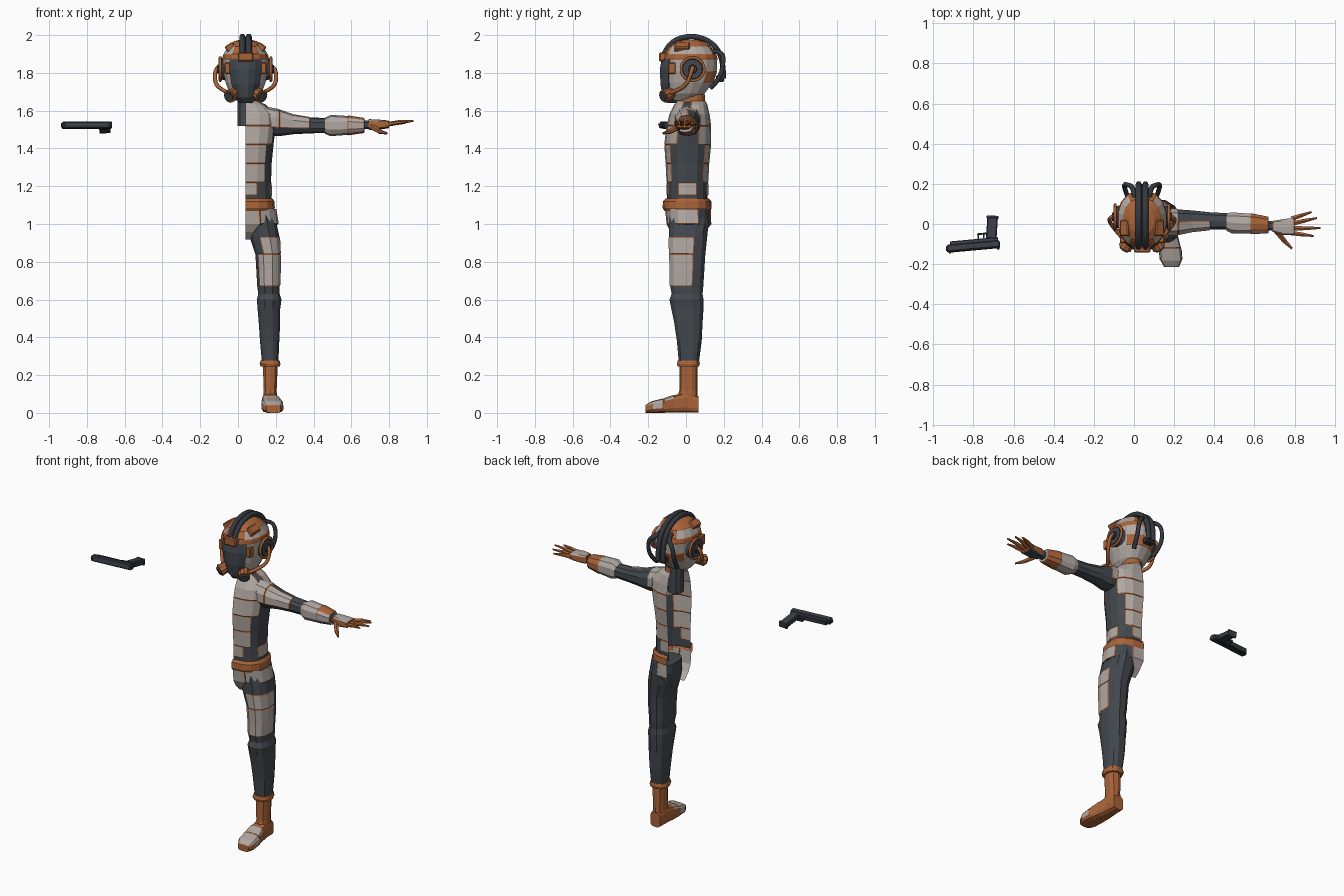
import bpy, bmesh, math
from mathutils import Vector, Matrix

cube = bpy.data.objects.get("Cube")
if cube:
    bpy.data.objects.remove(cube)

MID = 0.04  # symmetry plane of the figure


def material(name, rgb):
    m = bpy.data.materials.new(name)
    m.use_nodes = True
    m.diffuse_color = (*rgb, 1)
    m.node_tree.nodes["Principled BSDF"].inputs["Base Color"].default_value = (*rgb, 1)
    return m


MATS = [material("dark suit", (0.055, 0.065, 0.077)), material("burnt orange", (0.40, 0.125, 0.04)),
        material("pale armour", (0.44, 0.39, 0.36)), material("hose black", (0.035, 0.041, 0.05)),
        material("gun metal", (0.04, 0.046, 0.06))]
DARK, ORANGE, PALE, BLACK, METAL = range(5)


def finish(name, bm, mat=None):
    if mat is not None:
        for f in bm.faces:
            f.material_index = mat
    me = bpy.data.meshes.new(name)
    bm.to_mesh(me)
    bm.free()
    for m in MATS:
        me.materials.append(m)
    ob = bpy.data.objects.new(name, me)
    bpy.context.collection.objects.link(ob)
    return ob


def spow(v, p):
    return math.copysign(abs(v) ** p, v)


def loft(name, mat, secs, axis="z", n=12, half=False, p=0.8, panels=(), caps=True):
    """Skin sections (t, a0, a1, b0, b1); half sections start at a0. Panels are inset with a trim border."""
    bm = bmesh.new()
    rings = []
    for t, a0, a1, b0, b1 in secs:
        ring = []
        for i in range(n + 1 if half else n):
            ang = -math.pi / 2 + math.pi * i / n if half else 2 * math.pi * (i + 0.5) / n
            c, s = spow(math.cos(ang), p), spow(math.sin(ang), p)
            a = a0 + (a1 - a0) * c if half else (a0 + a1) / 2 + (a1 - a0) / 2 * c
            b = (b0 + b1) / 2 + (b1 - b0) / 2 * s
            ring.append(bm.verts.new({"z": (a, b, t), "x": (t, a, b), "y": (a, t, b)}[axis]))
        rings.append(ring)
    for lo, hi in zip(rings, rings[1:]):
        for i in range(n):
            j = (i + 1) % len(lo)
            bm.faces.new((lo[i], lo[j], hi[j], hi[i]))
    if caps:
        bm.faces.new(rings[0][::-1])
        bm.faces.new(rings[-1])
    for f in bm.faces:
        f.material_index = mat
    bm.normal_update()
    used = set()
    for colour, rule in panels:
        faces = [f for f in bm.faces if f not in used and len(f.verts) == 4 and rule(f.calc_center_median())]
        if not faces:
            continue
        rim = bmesh.ops.inset_region(bm, faces=faces, thickness=0.005, depth=0.003, use_even_offset=True)["faces"]
        for f in faces:
            f.material_index = colour
        for f in rim:
            f.material_index = ORANGE
        used.update(faces, rim)
    return finish(name, bm)


def box(name, mat, loc, size, rot=None):
    bm = bmesh.new()
    bmesh.ops.create_cube(bm, size=1, matrix=Matrix.Diagonal((*size, 1)))
    bmesh.ops.bevel(bm, geom=bm.edges[:], offset=min(size) * 0.15, segments=1, affect="EDGES")
    bm.transform(Matrix.Translation(loc) @ (rot or Matrix()))
    return finish(name, bm, mat)


def rod(name, mat, a, b, r0, r1, n=8):
    a, b = Vector(a), Vector(b)
    bm = bmesh.new()
    bmesh.ops.create_cone(bm, cap_ends=True, segments=n, radius1=r0, radius2=r1, depth=(b - a).length)
    bm.transform(Matrix.Translation((a + b) / 2) @ (b - a).to_track_quat("Z", "Y").to_matrix().to_4x4())
    return finish(name, bm, mat)


def hose(name, mat, pts, r, cyclic=False):
    cu = bpy.data.curves.new(name, "CURVE")
    cu.dimensions = "3D"
    cu.bevel_depth, cu.bevel_resolution, cu.resolution_u, cu.use_fill_caps = r, 1, 4, True
    sp = cu.splines.new("NURBS")
    sp.points.add(len(pts) - 1)
    for q, co in zip(sp.points, pts):
        q.co = (*co, 1)
    sp.order_u, sp.use_endpoint_u, sp.use_cyclic_u = 3, not cyclic, cyclic
    cu.materials.append(MATS[mat])
    ob = bpy.data.objects.new(name, cu)
    bpy.context.collection.objects.link(ob)


# Torso: open half shell with armour plates down front and back
def plate(lo, hi, side, xmax):
    return (PALE, lambda c: lo < c.z < hi and c.y * side > 0.02 and c.x < xmax)


torso_plates = [plate(lo, hi, s, x) for s in (-1, 1) for lo, hi, x in
                [(1.13, 1.22, 0.1), (1.22, 1.32, 0.13), (1.32, 1.42, 0.13), (1.42, 1.52, 0.18), (1.52, 1.66, 0.2)]]
torso_plates.append((PALE, lambda c: 1.13 < c.z < 1.2 and c.x > 0.165))
loft("torso", DARK, [(1.10, MID, .18, -.10, .115), (1.15, MID, .178, -.10, .115), (1.22, MID, .175, -.10, .115),
                     (1.32, MID, .178, -.105, .12), (1.42, MID, .188, -.112, .13), (1.52, MID, .20, -.10, .13),
                     (1.58, MID, .197, -.085, .122), (1.63, MID, .145, -.06, .11), (1.65, MID, .10, -.045, .1)],
     n=8, half=True, panels=torso_plates, caps=False)
loft("collar", ORANGE, [(1.62, MID, .115, -.06, .105), (1.65, MID, .105, -.05, .1), (1.685, MID, .105, -.05, .1)],
     n=8, half=True, caps=False)
loft("neck", DARK, [(1.52, -.005, .085, 0, .09), (1.70, -.005, .085, 0, .09)], n=10)
loft("belt", ORANGE, [(1.07, MID, .188, -.115, .128), (1.085, MID, .195, -.124, .136), (1.12, MID, .193, -.122, .134),
                      (1.135, MID, .182, -.108, .122)], n=8, half=True, caps=False)
loft("pelvis", DARK, [(.92, MID, .08, -.04, .06), (.96, MID, .14, -.08, .10), (1.0, MID, .213, -.1, .131),
                      (1.08, MID, .2, -.108, .128)], n=8, half=True, caps=False,
     panels=[(PALE, lambda c: c.y < 0 and c.x < .12), (PALE, lambda c: c.z > 1 and c.y < .04),
             (PALE, lambda c: c.y > .04 and c.x < .1)])

# Leg and boot
loft("leg", DARK, [(.27, .125, .215, -.04, .07), (.38, .115, .22, -.05, .085), (.48, .108, .225, -.065, .09),
                   (.55, .102, .225, -.08, .095), (.60, .098, .232, -.09, .095), (.63, .106, .222, -.078, .09),
                   (.67, .1, .222, -.086, .094), (.76, .095, .226, -.086, .1), (.84, .09, .226, -.09, .105),
                   (.93, .06, .222, -.093, .115), (1.0, .055, .207, -.092, .122), (1.05, .06, .19, -.09, .115)],
     panels=[(PALE, lambda c: .67 < c.z < .84 and c.y < .01 and c.x > .12),
             (PALE, lambda c: .84 < c.z < .93 and c.y < .01 and c.x > .12)])
loft("boot_cuff", ORANGE, [(.245, .118, .222, -.045, .07), (.26, .113, .226, -.05, .075), (.278, .118, .222, -.045, .072)])
loft("boot_shaft", ORANGE, [(.04, .13, .21, -.06, .063), (.12, .135, .206, -.035, .06), (.25, .13, .212, -.035, .06)], n=10)
loft("boot_foot", ORANGE, [(.065, .135, .205, 0, .09), (0, .13, .21, 0, .11), (-.06, .125, .22, 0, .095),
                           (-.12, .125, .235, 0, .075), (-.18, .13, .24, 0, .06), (-.215, .15, .225, 0, .038)],
     axis="y", p=.55, panels=[(PALE, lambda c: c.y < -.12 and c.z > .03), (PALE, lambda c: -.12 < c.y < -.06 and c.z > .065)])

# Arm and hand
loft("upper_arm", DARK, [(.14, -.06, .08, 1.47, 1.62), (.22, -.055, .075, 1.465, 1.605), (.29, -.04, .07, 1.475, 1.58),
                         (.38, -.03, .06, 1.48, 1.565), (.48, -.03, .055, 1.482, 1.56)], axis="x", n=10,
     panels=[(PALE, lambda c: c.x < .22 and c.z > 1.53), (PALE, lambda c: .22 < c.x < .38 and c.y < .01 and c.z > 1.5)])
loft("forearm_guard", PALE, [(.46, -.035, .055, 1.478, 1.562), (.49, -.05, .06, 1.465, 1.578), (.58, -.05, .053, 1.472, 1.572),
                             (.67, -.045, .035, 1.485, 1.558)], axis="x", n=10,
     panels=[(ORANGE, lambda c: c.x > .58 and c.y > -.03), (PALE, lambda c: c.x > .58)])
loft("wrist", DARK, [(.66, -.035, .018, 1.5, 1.55), (.72, -.035, .012, 1.502, 1.55)], axis="x", n=8)
loft("palm", ORANGE, [(.69, -.04, .016, 1.502, 1.552), (.74, -.055, .025, 1.502, 1.55), (.80, -.057, .032, 1.51, 1.545)],
     axis="x", n=10, p=.6, panels=[(PALE, lambda c: c.z > 1.535), (DARK, lambda c: c.z < 1.515)])
for label, y, tip in [("little", .026, (.885, .06, 1.535)), ("ring", .002, (.912, .03, 1.543)),
                      ("middle", -.022, (.93, -.02, 1.546)), ("index", -.045, (.895, -.06, 1.54))]:
    knuckle = Vector((.785, y, 1.527))
    bend = knuckle.lerp(Vector(tip), .5) + Vector((0, 0, .003))
    rod(label + "_finger_base", ORANGE, knuckle, bend, .013, .011, 6)
    rod(label + "_finger_tip", ORANGE, bend, tip, .011, .005, 6)
rod("thumb_base", ORANGE, (.71, -.035, 1.515), (.75, -.085, 1.49), .016, .013, 6)
rod("thumb_tip", ORANGE, (.75, -.085, 1.49), (.787, -.122, 1.48), .013, .006, 6)

# Helmet shell
def head_ring(z, r, y0, y1):
    return (z, MID - r, MID + r, y0, y1)


loft("helmet", PALE, [head_ring(1.655, .055, -.08, .05), head_ring(1.69, .085, -.11, .10), head_ring(1.75, .108, -.12, .145),
                      head_ring(1.81, .12, -.122, .165), head_ring(1.87, .122, -.12, .168), head_ring(1.9, .118, -.115, .16),
                      head_ring(1.94, .095, -.09, .13), head_ring(1.965, .06, -.05, .09), head_ring(1.975, .02, -.01, .05)],
     n=16, p=.9, panels=[(ORANGE, lambda c: 1.87 < c.z < 1.9), (ORANGE, lambda c: c.z > 1.94),
                         (ORANGE, lambda c: 1.9 < c.z < 1.94 and abs(c.x - MID) < .07),
                         (ORANGE, lambda c: 1.75 < c.z < 1.81 and c.y > .1)])

# Face mask: curved front plate
mask = bmesh.new()
rows = []
for z, w, y in [(1.64, .035, -.10), (1.67, .055, -.125), (1.74, .075, -.137), (1.82, .086, -.14), (1.87, .084, -.132)]:
    rows.append([mask.verts.new((MID + w * u, y + .045 * u * u, z)) for u in (-1, -.6, -.2, .2, .6, 1)])
for lo, hi in zip(rows, rows[1:]):
    for i in range(5):
        mask.faces.new((lo[i], lo[i + 1], hi[i + 1], hi[i]))
ob = finish("face_mask", mask, DARK)
solid = ob.modifiers.new("thickness", "SOLIDIFY")
solid.thickness = .03
box("brow_box", ORANGE, (MID, -.122, 1.885), (.082, .04, .048))

# Helmet fittings
for s, side in ((-1, "right"), (1, "left")):
    def at(x, y, z):
        return (MID + s * x, y, z)
    rod(side + "_ear_cup", DARK, at(.10, .035, 1.82), at(.14, .035, 1.82), .062, .052, 14)
    rod(side + "_ear_hub", BLACK, at(.13, .035, 1.82), at(.15, .035, 1.82), .026, .022, 10)
    hose(side + "_ear_ring", ORANGE, [at(.134, .035 + .064 * math.cos(k * math.pi / 5), 1.82 + .064 * math.sin(k * math.pi / 5))
                                      for k in range(10)], .008, True)
    hose(side + "_breathing_tube", ORANGE, [at(.125, .04, 1.84), at(.158, .035, 1.83), at(.165, .015, 1.76),
                                            at(.14, -.02, 1.715), at(.08, -.09, 1.69)], .011)
    rod(side + "_filter", ORANGE, at(.055, -.075, 1.695), at(.085, -.118, 1.675), .03, .036, 10)
    rod(side + "_filter_cap", DARK, at(.082, -.114, 1.677), at(.09, -.126, 1.671), .026, .026, 10)
    box(side + "_temple_block", ORANGE, at(.096, -.075, 1.825), (.03, .04, .06))
    box(side + "_crown_block", ORANGE, at(.08, -.02, 1.935), (.05, .08, .04), Matrix.Rotation(s * .6, 4, "Y"))
    hose(side + "_crown_hose", BLACK, [at(.017, y, z) for y, z in
         [(-.115, 1.90), (-.09, 1.965), (.03, 2.002), (.14, 1.965), (.20, 1.87), (.197, 1.77)]], .016)
    hose(side + "_back_hose", BLACK, [at(.035, .13, 1.92), at(.04, .185, 1.91), at(.085, .20, 1.88),
                                      at(.09, .185, 1.77), at(.07, .13, 1.72)], .013)
box("back_valve", BLACK, (MID, .18, 1.77), (.06, .04, .035))

# Floating pistol, lying on its side
gun = [box("pistol_slide", METAL, (0, 0, 0), (.265, .036, .036)),
       box("pistol_frame", METAL, (.005, .024, 0), (.24, .02, .03)),
       box("pistol_grip", METAL, (.10, .085, 0), (.052, .115, .034), Matrix.Rotation(-.15, 4, "Z")),
       box("pistol_magazine_base", METAL, (.108, .138, 0), (.058, .012, .038), Matrix.Rotation(-.15, 4, "Z")),
       box("trigger_guard_front", METAL, (.028, .044, 0), (.008, .034, .014)),
       box("trigger_guard_bottom", METAL, (.052, .06, 0), (.052, .007, .014)),
       box("trigger", METAL, (.056, .044, 0), (.007, .024, .008)),
       box("rear_sight", METAL, (.122, -.02, 0), (.012, .01, .018)),
       box("front_sight", METAL, (-.12, -.02, 0), (.01, .01, .008)),
       rod("muzzle", BLACK, (-.13, 0, 0), (-.137, 0, 0), .011, .011)]
place = Matrix.Translation((-.80, -.112, 1.523)) @ Matrix.Rotation(.09, 4, "Z") @ Matrix.Rotation(-.17, 4, "X")
for ob in gun:
    ob.data.transform(place)
